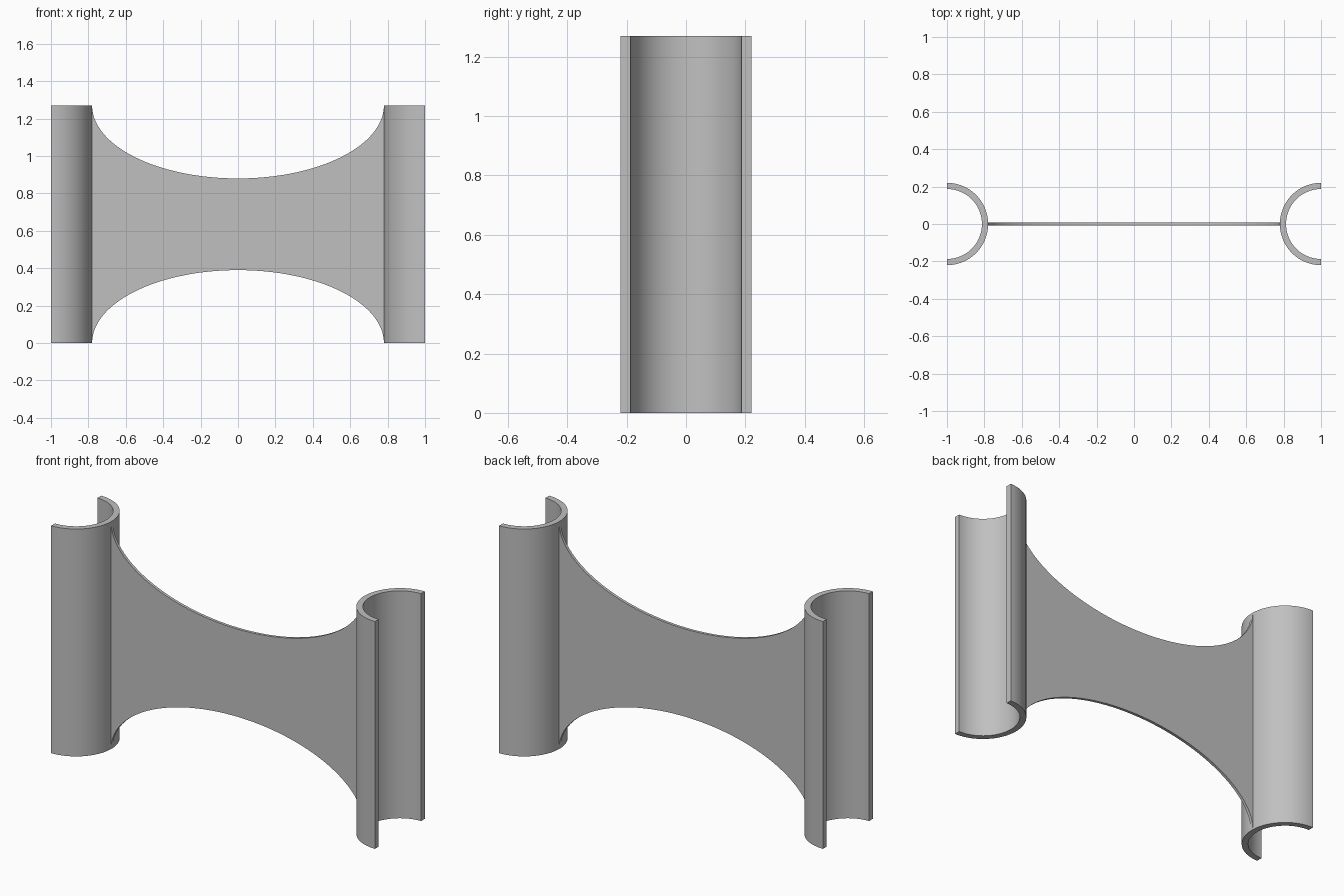
import bpy, bmesh, math

cube = bpy.data.objects.get("Cube")
if cube:
    bpy.data.objects.remove(cube, do_unlink=True)

HEIGHT = 1.27
OUTER, INNER = 0.22, 0.187   # clip radii
WEB = 0.016                  # web thickness
RISE = 0.39                  # depth of the web's elliptical cutouts
REACH = 1 - OUTER            # half width of the cutouts

grey = bpy.data.materials.new("plain_grey")
grey.use_nodes = True
COLOUR = (0.53, 0.53, 0.53, 1)
grey.diffuse_color = COLOUR
grey.node_tree.nodes["Principled BSDF"].inputs["Base Color"].default_value = COLOUR


def extrude_outline(name, outline, direction):
    """Extrude a closed 3D outline into a solid with sharp edges kept."""
    bm = bmesh.new()
    face = bm.faces.new([bm.verts.new(p) for p in outline])
    new = bmesh.ops.extrude_face_region(bm, geom=[face])["geom"]
    bmesh.ops.translate(bm, vec=direction,
                        verts=[v for v in new if isinstance(v, bmesh.types.BMVert)])
    bmesh.ops.recalc_face_normals(bm, faces=bm.faces)
    mesh = bpy.data.meshes.new(name)
    bm.to_mesh(mesh)
    bm.free()
    mesh.materials.append(grey)
    obj = bpy.data.objects.new(name, mesh)
    bpy.context.collection.objects.link(obj)
    bpy.ops.object.select_all(action="DESELECT")
    obj.select_set(True)
    bpy.context.view_layer.objects.active = obj
    bpy.ops.object.shade_smooth_by_angle(angle=math.radians(30))
    return obj


def half_ring(side, steps=48):
    """C-shaped clip section, open towards the outside."""
    angles = [math.pi * (0.5 + i / steps) for i in range(steps + 1)]
    arc = lambda r, seq: [(side * (1 + r * math.cos(a)), r * math.sin(a), 0) for a in seq]
    return arc(OUTER, angles) + arc(INNER, reversed(angles))


# Half-pipe clips at both ends
for name, side in (("left_clip", 1), ("right_clip", -1)):
    extrude_outline(name, half_ring(side), (0, 0, HEIGHT))

# Thin web with elliptical cutouts above and below, rooted in the clip walls
ROOT = REACH + 0.012
STEPS = 64
curve = [(REACH * math.cos(math.pi * i / STEPS), RISE * math.sin(math.pi * i / STEPS))
         for i in range(STEPS + 1)]
lower = [(ROOT, 0)] + curve + [(-ROOT, 0)]
upper = [(x, HEIGHT - z) for x, z in reversed(lower)]
extrude_outline("web", [(x, -WEB / 2, z) for x, z in lower + upper], (0, WEB, 0))
